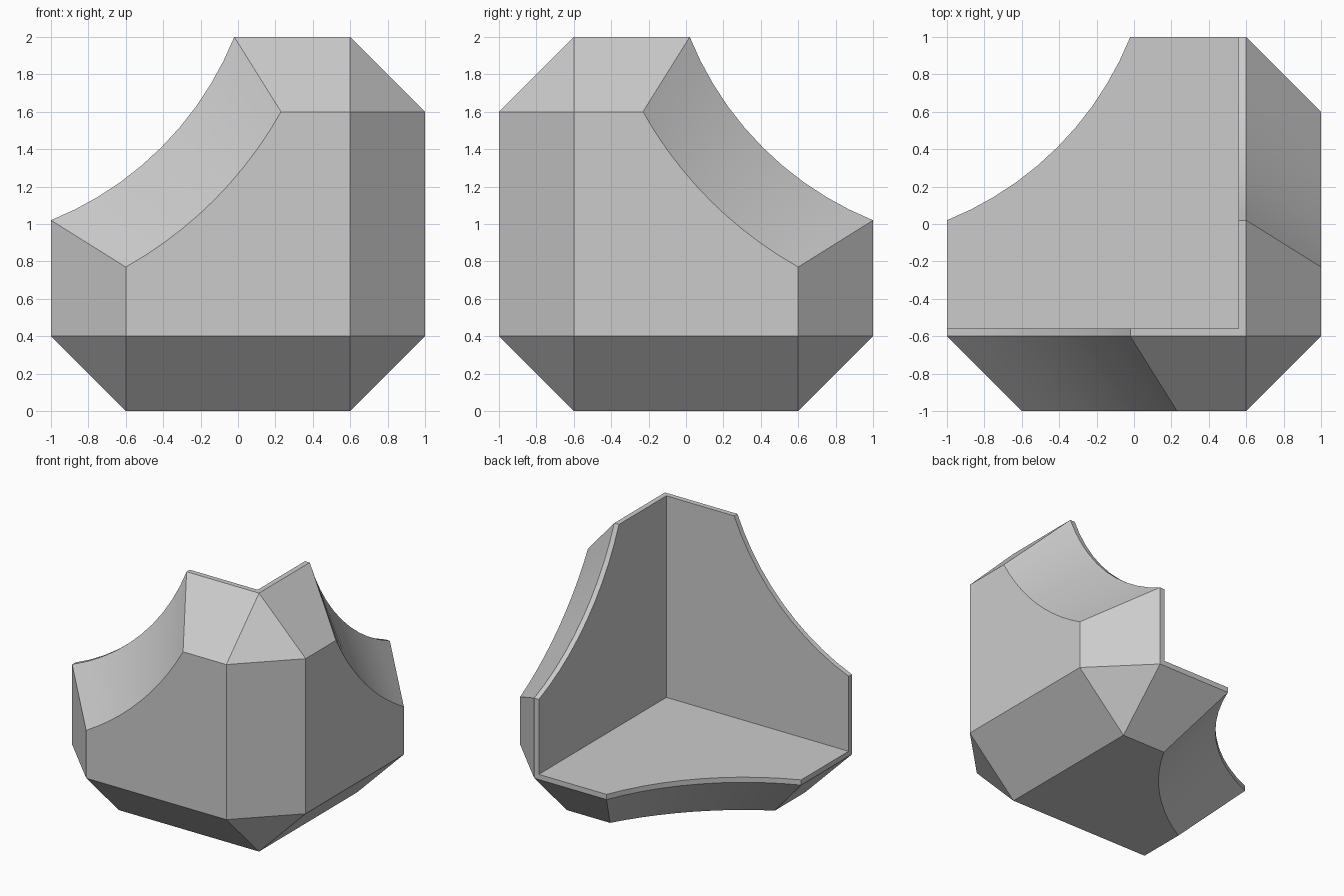
import bpy
import bmesh
from math import atan2, cos, hypot, pi, sin

if "Cube" in bpy.data.objects:
    bpy.data.objects.remove(bpy.data.objects["Cube"], do_unlink=True)

SIZE, WALL, LIP, STEPS = 2.0, 0.4, 0.44, 10
SHOULDER = SIZE - WALL
CENTRE = SIZE + 0.66        # centre of the round scoop in each panel

grey = bpy.data.materials.new("plain grey")
grey.use_nodes = True
grey.diffuse_color = (0.6, 0.6, 0.6, 1)
grey.node_tree.nodes["Principled BSDF"].inputs["Base Color"].default_value = grey.diffuse_color

bm = bmesh.new()


def face(points, turn):
    """Add a face in corner coordinates, turned about the corner diagonal."""
    corners = []
    for p in points:
        u, v, w = p[-turn:] + p[:-turn] if turn else p
        corners.append(bm.verts.new((1 - u, v - 1, w)))
    bm.faces.new(corners)


def path(depth, edge, reach, start):
    """Panel rim: straight edge, concave arc, straight edge."""
    dx, dy = CENTRE - edge, CENTRE - reach
    radius, a = hypot(dx, dy), atan2(dy, dx)
    points = [(depth, edge, start)]
    for i in range(STEPS + 1):
        t = a + (pi / 2 - 2 * a) * i / STEPS
        points.append((depth, CENTRE - radius * cos(t), CENTRE - radius * sin(t)))
    return points + [(depth, start, edge)]


outer = path(0, SHOULDER, 0.77, WALL)
inner = path(WALL, SIZE, 1.02, WALL)
lip = path(LIP, SIZE, 1.02, LIP)

for turn in range(3):
    # Flat outside and inside faces of one panel
    face(outer + [(0, WALL, WALL)], turn)
    face(lip + [(LIP, LIP, LIP)], turn)
    # Bevelled scoop and thin straight rim
    for ring, nxt in ((outer, inner), (inner, lip)):
        for i in range(len(ring) - 1):
            face([ring[i], ring[i + 1], nxt[i + 1], nxt[i]], turn)
    # Chamfer to the neighbouring panel and its end triangle
    a, b = (0, WALL, SHOULDER), (WALL, 0, SHOULDER)
    face([(0, WALL, WALL), (WALL, 0, WALL), b, a], turn)
    face([a, b, (WALL, WALL, SIZE)], turn)

# Triangle where the three panels meet
face([(0, WALL, WALL), (WALL, 0, WALL), (WALL, WALL, 0)], 0)

bmesh.ops.remove_doubles(bm, verts=bm.verts, dist=0.0005)
bmesh.ops.recalc_face_normals(bm, faces=bm.faces)
mesh = bpy.data.meshes.new("corner_guard")
bm.to_mesh(mesh)
bm.free()
mesh.materials.append(grey)

guard = bpy.data.objects.new("corner_guard", mesh)
bpy.context.collection.objects.link(guard)
bpy.context.view_layer.objects.active = guard
guard.select_set(True)
bpy.ops.object.shade_smooth_by_angle(angle=pi / 9)
